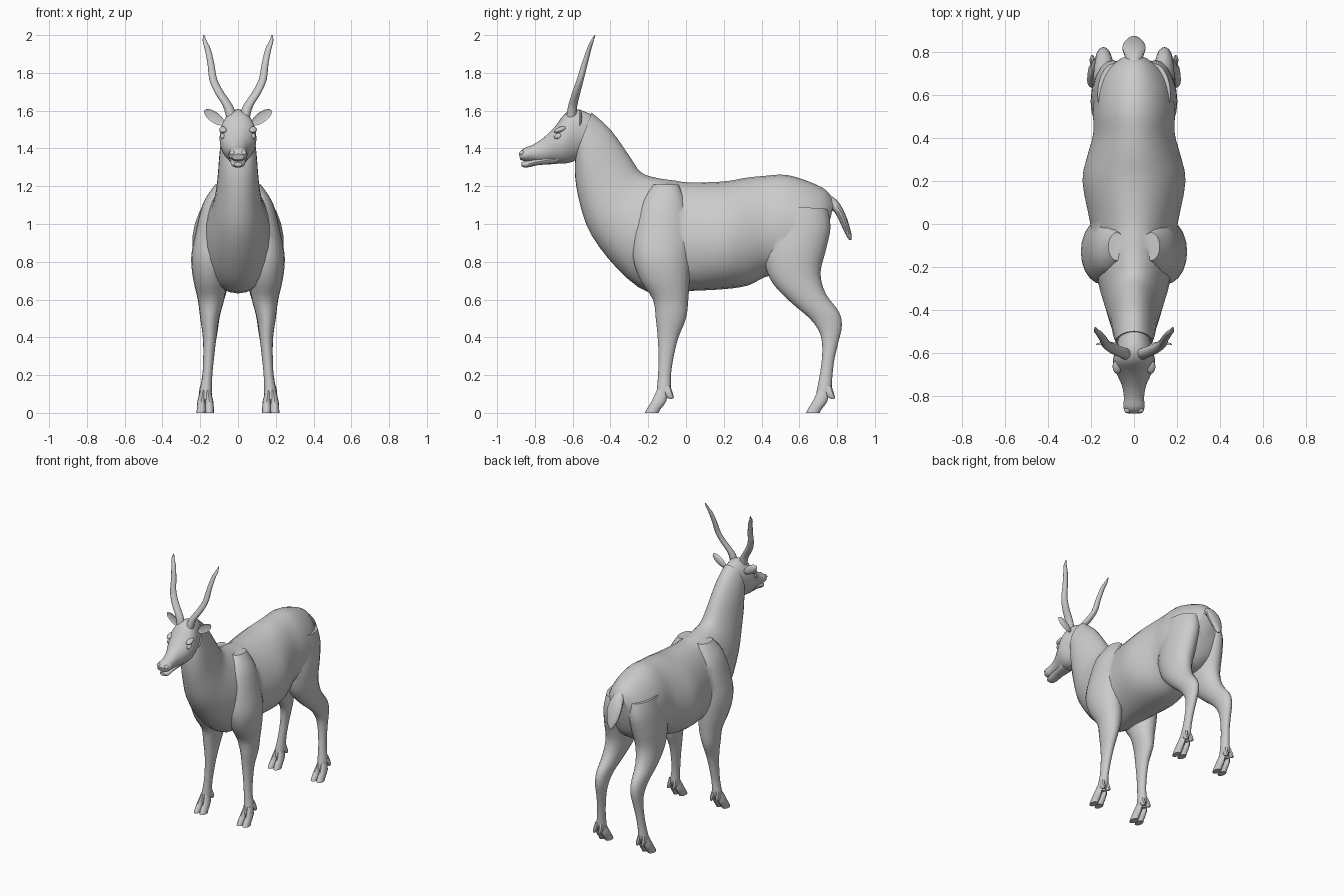
import bpy, bmesh, math
from mathutils import Vector, Matrix

coat = bpy.data.materials.new("grey_coat")
coat.diffuse_color = (0.6, 0.6, 0.6, 1)


def finish(bm, name):
    bmesh.ops.recalc_face_normals(bm, faces=bm.faces)
    me = bpy.data.meshes.new(name)
    bm.to_mesh(me)
    bm.free()
    ob = bpy.data.objects.new(name, me)
    bpy.context.collection.objects.link(ob)
    me.materials.append(coat)
    return ob


def smooth(ob, angle=40):
    bpy.ops.object.select_all(action='DESELECT')
    ob.select_set(True)
    bpy.context.view_layer.objects.active = ob
    bpy.ops.object.shade_smooth_by_angle(angle=math.radians(angle))


def refine(rows, n):
    """Catmull-Rom interpolation between stations."""
    out = []
    for i in range(len(rows) - 1):
        p = [Vector(rows[max(0, min(len(rows) - 1, i + k))]) for k in (-1, 0, 1, 2)]
        for j in range(n):
            t = j / n
            out.append(0.5 * (2 * p[1] + (p[2] - p[0]) * t
                       + (2 * p[0] - 5 * p[1] + 4 * p[2] - p[3]) * t * t
                       + (3 * p[1] - p[0] - 3 * p[2] + p[3]) * t ** 3))
    return out + [Vector(rows[-1])]


def loft(name, rows, side=1, seg=20, n=3, egg=0.0):
    """Station: (y, z) of one edge, (y, z) of the opposite edge, centre x, half width."""
    bm = bmesh.new()
    rings = []
    for ya, za, yb, zb, xc, w in refine(rows, n):
        ring = []
        for k in range(seg):
            a = 2 * math.pi * k / seg
            c, s = math.cos(a), math.sin(a)
            ring.append(bm.verts.new((side * (xc + w * s * (1 - egg * c)),
                                      (ya + yb) / 2 + c * (ya - yb) / 2,
                                      (za + zb) / 2 + c * (za - zb) / 2)))
        rings.append(ring)
    for r, q in zip(rings, rings[1:]):
        for k in range(seg):
            m = (k + 1) % seg
            bm.faces.new((r[k], r[m], q[m], q[k]))
    bm.faces.new(rings[0])
    bm.faces.new(rings[-1])
    return finish(bm, name)


def ball(name, loc, size, rot=(0, 0, 0), cup=False):
    bm = bmesh.new()
    bmesh.ops.create_uvsphere(bm, u_segments=16, v_segments=10, radius=1)
    for v in bm.verts:
        if cup and v.co.y < 0:
            v.co.y *= -0.4
        v.co = Vector((v.co.x * size[0], v.co.y * size[1], v.co.z * size[2]))
    m = Matrix.Translation(loc)
    for ang, ax in zip(rot, 'XYZ'):
        m = m @ Matrix.Rotation(ang, 4, ax)
    bm.transform(m)
    return finish(bm, name)


# neck and trunk in one sweep
body = loft("body", [
    (-0.50, 1.59, -0.585, 1.36, 0, .085), (-0.40, 1.50, -0.587, 1.25, 0, .098),
    (-0.30, 1.36, -0.56, 1.10, 0, .11), (-0.24, 1.275, -0.50, 0.94, 0, .13),
    (-0.16, 1.245, -0.36, 0.76, 0, .165), (-0.06, 1.23, -0.20, 0.64, 0, .185),
    (0.02, 1.22, 0.0, 0.645, 0, .205), (0.20, 1.225, 0.20, 0.655, 0, .24),
    (0.32, 1.245, 0.33, 0.675, 0, .215), (0.42, 1.255, 0.42, 0.72, 0, .19),
    (0.53, 1.26, 0.53, 0.74, 0, .19), (0.65, 1.225, 0.63, 0.76, 0, .175),
    (0.74, 1.18, 0.70, 0.82, 0, .13), (0.785, 1.12, 0.74, 0.92, 0, .07),
], seg=28, egg=0.12)

# head and lower jaw
parts = [loft("head", [
    (-0.50, 1.58, -0.55, 1.36, 0, .07), (-0.58, 1.608, -0.60, 1.33, 0, .088),
    (-0.64, 1.585, -0.65, 1.32, 0, .098), (-0.69, 1.52, -0.71, 1.325, 0, .08),
    (-0.75, 1.46, -0.76, 1.325, 0, .056), (-0.81, 1.42, -0.81, 1.33, 0, .047),
    (-0.86, 1.40, -0.85, 1.332, 0, .05), (-0.885, 1.37, -0.877, 1.34, 0, .033),
], seg=24), loft("jaw", [
    (-0.68, 1.37, -0.68, 1.318, 0, .05), (-0.78, 1.35, -0.78, 1.312, 0, .04),
    (-0.84, 1.335, -0.845, 1.298, 0, .036), (-0.87, 1.328, -0.87, 1.305, 0, .02),
], seg=16)]

FRONT_LEG = [
    (-.17, 1.21, -.04, 1.21, .08, .04), (-.23, 1.12, .0, 1.10, .115, .07),
    (-.27, .96, .02, .95, .14, .085), (-.28, .82, .022, .82, .15, .098),
    (-.24, .70, .018, .70, .148, .088), (-.175, .60, .012, .60, .143, .07),
    (-.16, .50, .0, .50, .15, .05), (-.15, .40, -.04, .40, .15, .036),
    (-.145, .30, -.065, .30, .155, .029), (-.148, .20, -.08, .20, .162, .026),
    (-.155, .12, -.08, .12, .17, .032), (-.165, .07, -.10, .075, .173, .03)]
HIND_LEG = [
    (.46, 1.10, .75, 1.08, .09, .08), (.43, .98, .765, .98, .10, .09),
    (.41, .84, .74, .86, .11, .092), (.45, .70, .712, .74, .12, .08),
    (.55, .59, .74, .63, .132, .062), (.655, .50, .81, .535, .14, .045),
    (.705, .43, .825, .46, .143, .037), (.72, .37, .808, .38, .148, .031),
    (.72, .29, .787, .29, .155, .027), (.708, .20, .775, .20, .163, .026),
    (.693, .12, .77, .12, .17, .032), (.685, .07, .75, .075, .173, .03)]

for s, tag in ((1, "left"), (-1, "right")):
    parts.append(loft("front_leg_" + tag, FRONT_LEG, s))
    parts.append(loft("hind_leg_" + tag, HIND_LEG, s))
    # brow ridge and eye
    parts.append(ball("brow_" + tag, (s * .078, -.665, 1.50), (.022, .035, .014), (.35, 0, 0)))
    smooth(ball("eye_" + tag, (s * .08, -.675, 1.465), (.014, .024, .015), (.3, 0, 0)))
    smooth(ball("nostril_" + tag, (s * .03, -.868, 1.375), (.016, .014, .014)))

    # cloven hooves and dewclaws
    for dy, leg in ((0, "front"), (.853, "hind")):
        for dx in (-.021, .021):
            x = .173 + dx
            smooth(loft(f"{leg}_hoof_{tag}", [
                (-.155 + dy, .12, -.095 + dy, .12, .173 + dx * .6, .014),
                (-.18 + dy, .065, -.105 + dy, .06, x, .021),
                (-.205 + dy, .025, -.135 + dy, .02, x, .024),
                (-.218 + dy, .0, -.145 + dy, .0, x + dx * .1, .023)], s, 12, 2))
            smooth(loft(f"{leg}_dewclaw_{tag}", [
                (-.12 + dy, .13, -.085 + dy, .15, .173 + dx * .7, .014),
                (-.11 + dy, .09, -.07 + dy, .105, x, .014),
                (-.08 + dy, .072, -.064 + dy, .078, x, .006)], s, 8, 2))

    # twisting horn
    smooth(loft("horn_" + tag, [
        (-.635, 1.56, -.58, 1.57, .035, .028), (-.625, 1.62, -.575, 1.63, .053, .027),
        (-.605, 1.69, -.558, 1.70, .098, .025), (-.58, 1.76, -.54, 1.77, .131, .021),
        (-.555, 1.84, -.52, 1.85, .143, .018), (-.527, 1.92, -.50, 1.93, .160, .016),
        (-.508, 1.965, -.488, 1.97, .176, .011), (-.484, 2.0, -.480, 2.0, .181, .003),
    ], s, 12), 60)

    # cupped ear
    smooth(ball("ear_" + tag, (s * .125, -.565, 1.565), (.064, .016, .028),
                (0, -s * .62, 0), cup=True), 60)

# merge the body parts into one skin
for p in parts:
    mod = body.modifiers.new("merge", 'BOOLEAN')
    mod.operation = 'UNION'
    mod.solver = 'EXACT'
    mod.object = p
    bpy.context.view_layer.objects.active = body
    bpy.ops.object.modifier_apply(modifier=mod.name)
    bpy.data.objects.remove(p)
smooth(body, 40)

# tail
smooth(loft("tail", [
    (.75, 1.16, .72, 1.08, 0, .03), (.80, 1.125, .775, 1.07, 0, .045),
    (.84, 1.06, .80, 1.04, 0, .055), (.865, .99, .828, .98, 0, .045),
    (.877, .94, .85, .935, 0, .025), (.876, .915, .865, .915, 0, .008)], seg=14))
